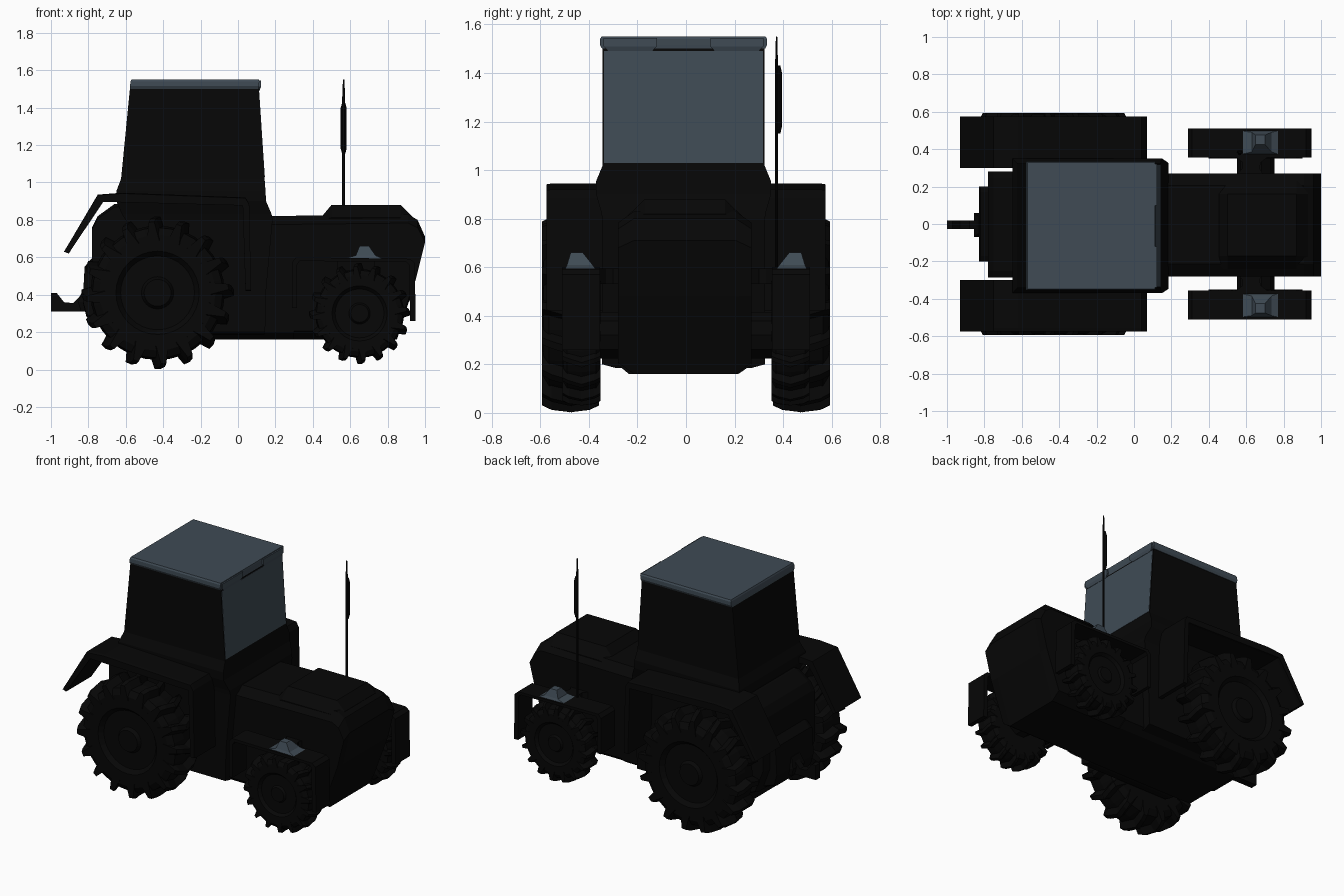
import bpy, bmesh
from math import sin, cos, pi

if "Cube" in bpy.data.objects:
    bpy.data.objects.remove(bpy.data.objects["Cube"])


def material(name, v):
    m = bpy.data.materials.new(name)
    m.diffuse_color = v
    m.use_nodes = True
    m.node_tree.nodes["Principled BSDF"].inputs["Base Color"].default_value = m.diffuse_color
    return m


BLACK = material("black_paint", (0.002, 0.002, 0.002, 1))
SLATE = material("slate_sheen", (0.05, 0.07, 0.09, 1))


def finish(bm, name, mat=BLACK):
    bmesh.ops.recalc_face_normals(bm, faces=bm.faces)
    me = bpy.data.meshes.new(name)
    bm.to_mesh(me)
    bm.free()
    ob = bpy.data.objects.new(name, me)
    me.materials.append(mat)
    bpy.context.collection.objects.link(ob)
    return ob


def skin(bm, rings, caps=True):
    """Bridge equal-length rings of points into a capped solid."""
    vs = [[bm.verts.new(p) for p in r] for r in rings]
    n = len(rings[0])
    for a, b in zip(vs, vs[1:]):
        for i in range(n):
            j = (i + 1) % n
            bm.faces.new((a[i], a[j], b[j], b[i]))
    if caps:
        bm.faces.new(vs[0])
        bm.faces.new(vs[-1])


def prism(name, prof, layers, mat=BLACK):
    """Side profile (x, z) swept through layers (y, z squash)."""
    zs = [p[1] for p in prof]
    zc = (min(zs) + max(zs)) / 2
    bm = bmesh.new()
    skin(bm, [[(x, y, zc + (z - zc) * k) for x, z in prof] for y, k in layers])
    return finish(bm, name, mat)


def stack(name, secs, mat=BLACK):
    """Rectangles (z, x0, x1, y0, y1) joined upward."""
    bm = bmesh.new()
    skin(bm, [[(a, c, z), (b, c, z), (b, d, z), (a, d, z)] for z, a, b, c, d in secs])
    return finish(bm, name, mat)


def wheel(name, cx, cy, cz, tip, w, side, lugs=16, seg=32):
    R = tip * 0.88
    prof = [(-w, .1 * R), (-w, .6 * R), (-w, .86 * R), (-.8 * w, .97 * R), (0, R),
            (.8 * w, .97 * R), (w, .86 * R), (w, .62 * R), (.75 * w, .55 * R),
            (.75 * w, .24 * R), (.95 * w, .2 * R), (.95 * w, .08 * R)]
    bm = bmesh.new()

    def pt(y, r, a):
        return (cx + r * sin(a), cy * side + y * side, cz - r * cos(a))

    skin(bm, [[pt(y, r, 2 * pi * i / seg) for i in range(seg)] for y, r in prof])
    # chevron lugs, one half per side of the tread
    pitch = 2 * pi / lugs
    for i in range(lugs):
        for h in (-1, 1):
            a = i * pitch
            ends = [(-.04 * w * h, a, .94 * R, tip), (.7 * w * h, a + .15 * pitch, .92 * R, tip * .975),
                    (1.05 * w * h, a + .22 * pitch, .78 * R, tip * .93)]
            skin(bm, [[pt(y, r0, c - .3 * pitch), pt(y, r1, c - .1 * pitch),
                       pt(y, r1, c + .1 * pitch), pt(y, r0, c + .3 * pitch)]
                      for y, c, r0, r1 in ends])
    return finish(bm, name)


def tube(name, x, y, secs, n=8):
    bm = bmesh.new()
    skin(bm, [[(x + r * cos(2 * pi * i / n), y + r * .7 * sin(2 * pi * i / n), z)
               for i in range(n)] for z, r in secs])
    return finish(bm, name)


# bonnet with chamfered long edges, and its raised cover
prism("bonnet", [(.15, .16), (.85, .16), (.95, .48), (1.0, .71), (.96, .8), (.91, .83), (.15, .82)],
      [(-.28, .86), (-.215, 1), (.205, 1), (.27, .86)])
prism("bonnet_cover", [(.45, .7), (.45, .82), (.5, .88), (.87, .88), (.93, .82), (.93, .7)],
      [(-.24, .25), (-.17, 1), (.16, 1), (.23, .25)])

# chassis and rear housing
prism("chassis", [(-.66, .16), (.3, .16), (.3, .5), (-.7, .5)],
      [(-.28, .78), (-.235, 1), (.215, 1), (.27, .78)])
prism("rear_body", [(-.6, .2), (-.72, .24), (-.78, .4), (-.78, .76), (-.75, .82), (-.66, .885), (-.5, .9), (-.5, .2)],
      [(-.285, .95), (-.25, 1), (.245, 1), (.28, .95)])
prism("rear_housing", [(-.7, .24), (-.81, .28), (-.83, .36), (-.82, .55), (-.76, .62), (-.7, .62)],
      [(-.2, .9), (-.17, 1), (.17, 1), (.2, .9)])

# tow hitch, widening to its flange
prism("tow_hitch", [(-1, .31), (-1, .41), (-.97, .41), (-.93, .36), (-.88, .355), (-.82, .42), (-.78, .42), (-.78, .31)],
      [(-.028, 1), (.02, 1)])
stack("hitch_flange", [(.31, -.84, -.78, -.06, .05), (.36, -.855, -.78, -.07, .06), (.43, -.83, -.78, -.05, .04)])

# cab: lower tub, flared sill and glazed upper part
stack("cab", [(z, a, b, -w - .01, w - .01) for z, a, b, w in
              [(.185, -.55, .14, .28), (.2, -.55, .145, .335), (.42, -.58, .15, .335), (.8, -.6, .185, .335),
               (.83, -.62, .18, .34), (.9, -.65, .15, .36), (.955, -.65, .147, .36), (1.02, -.625, .142, .333),
               (1.5, -.578, .11, .333)]])
stack("roof", [(z, a, b, -w - .01, w - .01) for z, a, b, w in
               [(1.5, -.578, .11, .336), (1.515, -.578, .112, .344), (1.54, -.574, .114, .344), (1.55, -.57, .112, .338)]], SLATE)
prism("windscreen", [(.1435, 1.03), (.113, 1.49), (.10, 1.49), (.13, 1.03)], [(-.338, 1), (.318, 1)], SLATE)

for s, tag in ((1, "left"), (-1, "right")):
    # wheels
    wheel("rear_wheel_" + tag, -.43, .475, .41, .408, .112, s)
    wheel("front_wheel_" + tag, .65, .43, .3, .27, .075, s)

    # rear mudguard with front panel
    prism("rear_mudguard_" + tag,
          [(-.93, .63), (-.75, .935), (-.62, .945), (.04, .92), (.06, .885), (.07, .42),
           (.04, .42), (.025, .88), (-.72, .9), (-.905, .62)],
          [(s * .3, 1), (s * .555, 1), (s * .575, .985)])

    # front mudguard, its arm and lamp
    prism("front_mudguard_" + tag,
          [(.29, .33), (.29, .575), (.31, .6), (.92, .592), (.945, .57), (.95, .26), (.92, .26),
           (.915, .56), (.9, .575), (.33, .58), (.315, .56), (.315, .33)],
          [(s * .355, 1), (s * .51, 1)])
    bm = bmesh.new()
    skin(bm, [[(a, y * s, .53), (b, y * s, .53), (b, y * s, .595), (a, y * s, .595)]
              for y, a, b in ((.25, .54, .7), (.3, .58, .67), (.33, .58, .68), (.37, .53, .73))])
    finish(bm, "mudguard_arm_" + tag)
    stack("lamp_" + tag, [(z, a, b, *sorted((s * c, s * d))) for z, a, b, c, d in
                          ((.59, .56, .78, .37, .5), (.61, .63, .735, .385, .49), (.66, .65, .70, .425, .475))], SLATE)

    # roof lights
    y0, y1 = sorted((s * .11 - .01, s * .33 - .01))
    stack("roof_light_" + tag, [(1.49, .1, .115, y0 + .02, y1 - .02), (1.51, .1, .122, y0, y1),
                                (1.545, .1, .122, y0, y1)], SLATE)

# axles
for name, x, z, r, y in (("rear_axle", -.43, .41, .16, .44), ("front_axle", .65, .32, .1, .42)):
    prism(name, [(x + r * cos(i * pi / 5), z + r * sin(i * pi / 5)) for i in range(10)], [(-y, 1), (y, 1)])

# exhaust stack with muffler
tube("exhaust", .565, .373, [(.59, .008), (1.45, .008), (1.55, .004)])
tube("muffler", .565, .384, [(1.15, .007), (1.18, .016), (1.4, .016), (1.43, .007)])
